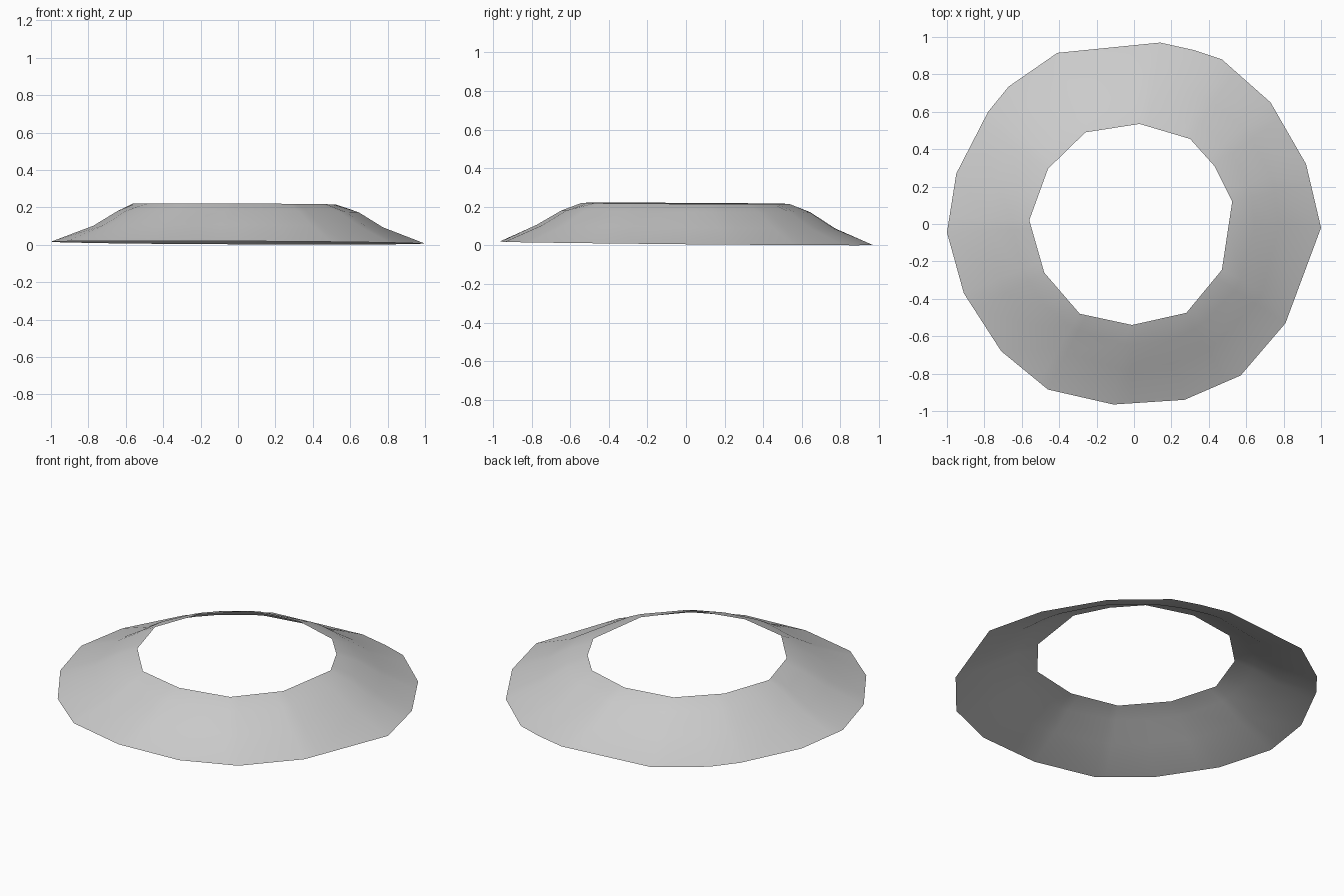
import bpy, bmesh, math
from mathutils import Vector
from mathutils.geometry import intersect_line_line_2d

cube = bpy.data.objects.get("Cube")
if cube:
    bpy.data.objects.remove(cube, do_unlink=True)

# Irregular outlines of the foot and of the opening
OUTER = [(.14, .97), (.32, .93), (.47, .88), (.73, .65), (.92, .32), (1, -.02),
         (.81, -.53), (.57, -.81), (.27, -.94), (-.11, -.965), (-.46, -.885),
         (-.71, -.68), (-.91, -.37), (-1, -.045), (-.95, .27), (-.78, .6),
         (-.67, .735), (-.41, .915)]
INNER = [(.03, .535), (.3, .455), (.43, .31), (.525, .12), (.47, -.245),
         (.28, -.475), (-.01, -.54), (-.29, -.48), (-.48, -.26), (-.56, .02),
         (-.46, .295), (-.26, .49)]


def reach(outline, angle):
    """Distance from the centre to the outline in one direction."""
    ray = Vector((math.cos(angle), math.sin(angle))) * 2
    for a, b in zip(outline, outline[1:] + outline[:1]):
        # stretch each edge a hair so corners are never missed
        a, b = Vector(a), Vector(b)
        gap = (b - a) * 1e-4
        hit = intersect_line_line_2d(Vector((0, 0)), ray, a - gap, b + gap)
        if hit:
            return hit.length


def tilted(radius, angle, height, tilt_y):
    x, y = radius * math.cos(angle), radius * math.sin(angle)
    return x, y, max(0, height - .005 * x - tilt_y * y)


# Sloped open shell: foot, two shoulder rings, rim of the opening
angles = sorted(math.atan2(y, x) for x, y in OUTER + INNER)
bm = bmesh.new()
rings = []
for i in range(4):
    ring = []
    for a in angles:
        radius, height, tilt = [(reach(OUTER, a), .011, .009), (.775, .097, .012),
                                (.645, .177, .007), (reach(INNER, a), .218, .005)][i]
        ring.append(bm.verts.new(tilted(radius, a, height, tilt)))
    rings.append(ring)
for low, high in zip(rings, rings[1:]):
    for j in range(len(angles)):
        k = (j + 1) % len(angles)
        bm.faces.new((low[j], low[k], high[k], high[j]))

mesh = bpy.data.meshes.new("sloped_ring")
bm.to_mesh(mesh)
bm.free()
for face in mesh.polygons:
    face.use_smooth = True

grey = bpy.data.materials.new("light grey")
grey.use_nodes = True
colour = (.6, .6, .6, 1)
grey.diffuse_color = colour
grey.node_tree.nodes["Principled BSDF"].inputs["Base Color"].default_value = colour
mesh.materials.append(grey)
bpy.context.collection.objects.link(bpy.data.objects.new("sloped_ring", mesh))
